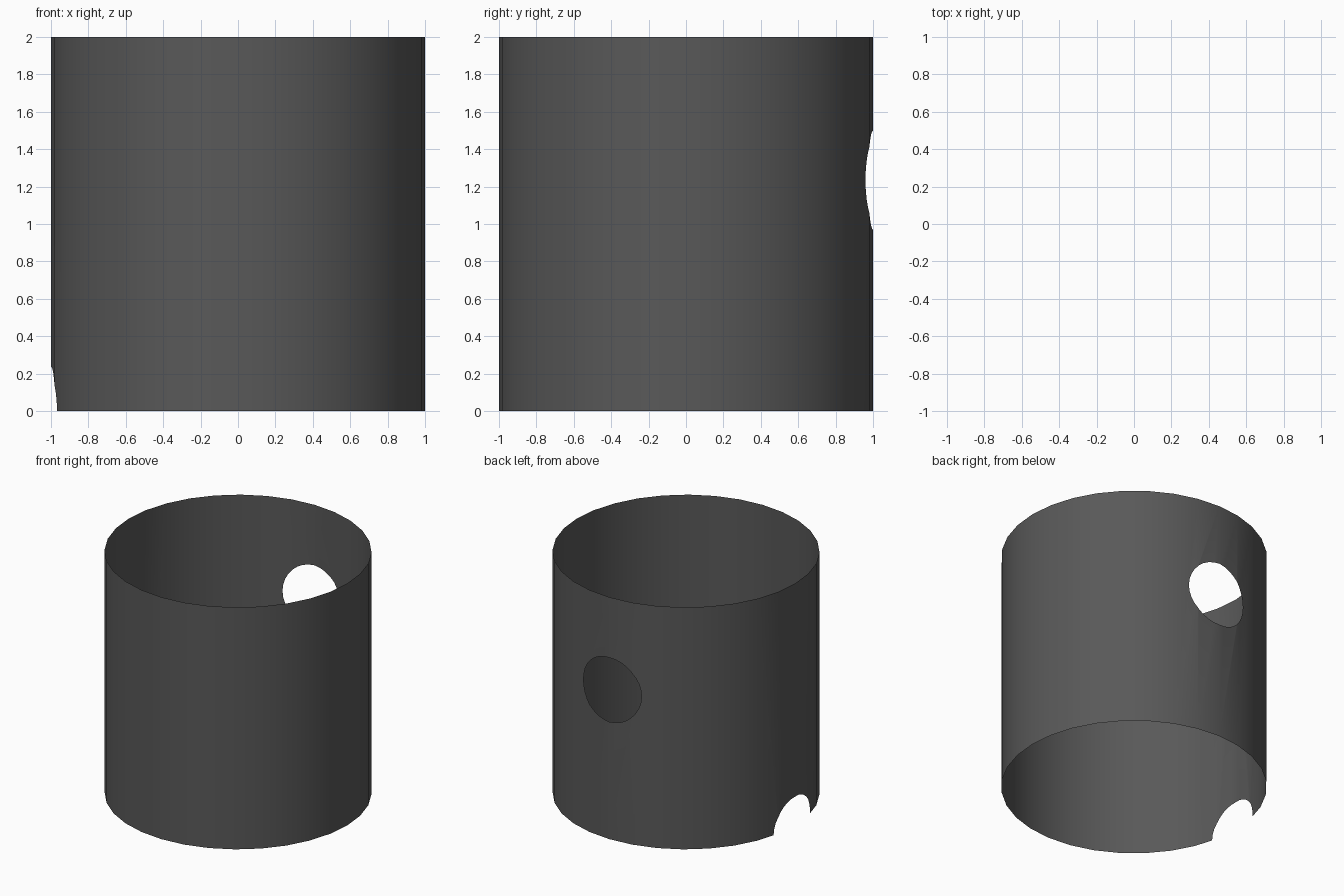
import bpy, bmesh
from math import radians
from mathutils import Matrix, Vector

if "Cube" in bpy.data.objects:
    bpy.data.objects.remove(bpy.data.objects["Cube"])

SIDES, RADIUS, HEIGHT = 32, 1.0, 2.0

grey = bpy.data.materials.new("dark grey")
grey.diffuse_color = (0.1, 0.1, 0.1, 1)
grey.use_nodes = True
grey.node_tree.nodes["Principled BSDF"].inputs["Base Color"].default_value = grey.diffuse_color


def cylinder(name, sides, radius, depth, matrix):
    bm = bmesh.new()
    bmesh.ops.create_cone(bm, cap_ends=True, segments=sides, radius1=radius,
                          radius2=radius, depth=depth, matrix=matrix)
    mesh = bpy.data.meshes.new(name)
    bm.to_mesh(mesh)
    bm.free()
    obj = bpy.data.objects.new(name, mesh)
    bpy.context.collection.objects.link(obj)
    return obj


# Tube wall, solid for now so the cuts are clean
tube = cylinder("tube_wall", SIDES, RADIUS, HEIGHT,
                Matrix.Translation((0, 0, HEIGHT / 2)))
tube.data.materials.append(grey)

# Round hole at the back, half-round notch at the left foot
cutters = [
    cylinder("back_hole_cutter", 32, 0.265, 1.0,
             Matrix.Translation((0, 1.0, 1.235)) @ Matrix.Rotation(radians(90), 4, 'X')),
    cylinder("left_notch_cutter", 32, 0.238, 1.0,
             Matrix.Translation((-1.0, 0, 0)) @ Matrix.Rotation(radians(90), 4, 'Y')),
]
for cutter in cutters:
    mod = tube.modifiers.new(cutter.name, 'BOOLEAN')
    mod.operation, mod.solver, mod.object = 'DIFFERENCE', 'EXACT', cutter

bpy.context.view_layer.update()
cut = bpy.data.meshes.new_from_object(
    tube.evaluated_get(bpy.context.evaluated_depsgraph_get()))
tube.modifiers.clear()
for cutter in cutters:
    bpy.data.objects.remove(cutter)

# Keep only the thin wall: drop the end caps and the insides of the cuts
bm = bmesh.new()
bm.from_mesh(cut)
drop = [f for f in bm.faces
        if abs(f.normal.z) > 0.99
        or any(Vector(v.co[:2]).length < 0.98 for v in f.verts)]
bmesh.ops.delete(bm, geom=drop, context='FACES')
for f in bm.faces:
    f.smooth = True
    f.material_index = 0
bm.to_mesh(cut)
bm.free()
tube.data = cut
if not cut.materials:
    cut.materials.append(grey)
